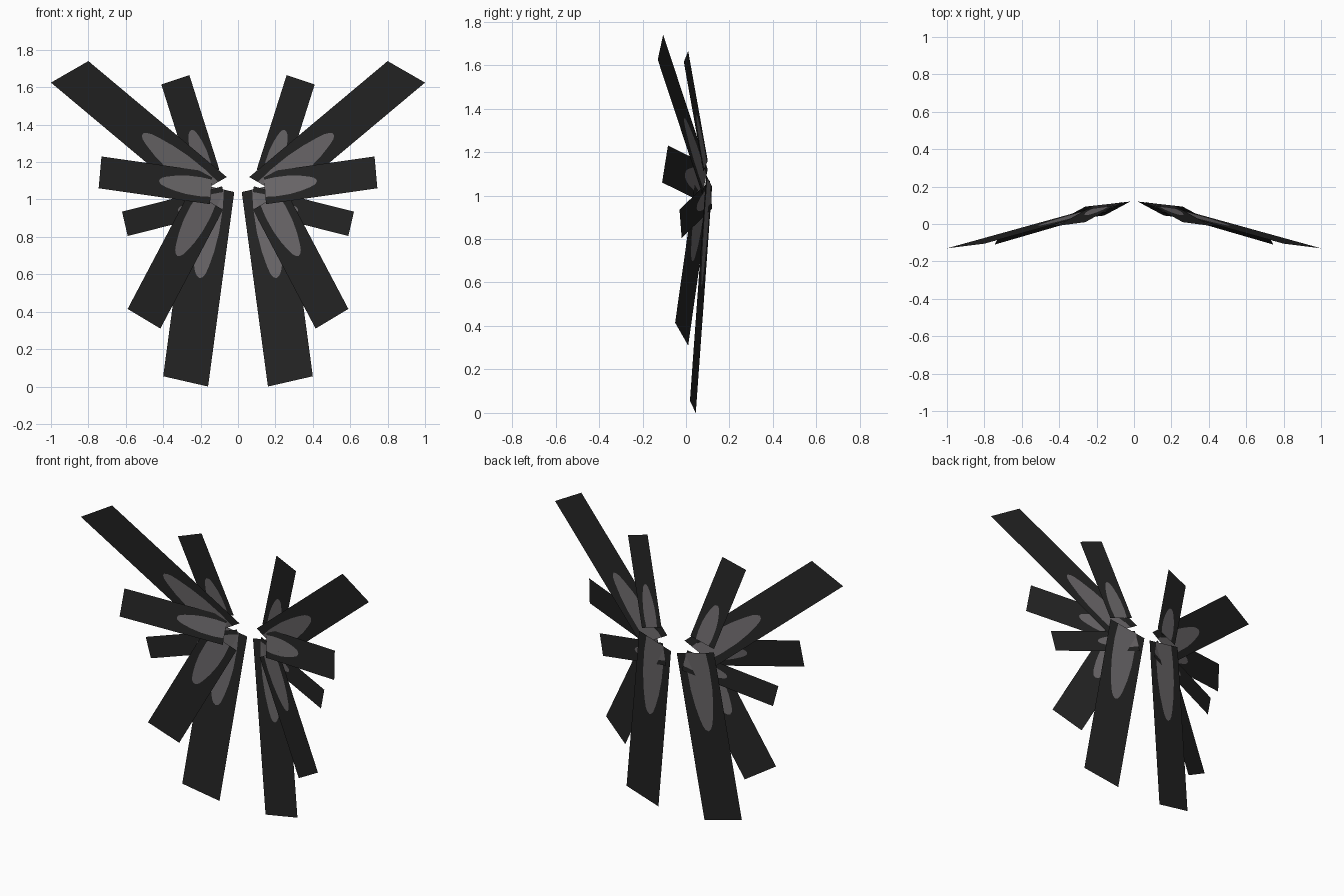
import bpy
from mathutils import Vector

if "Cube" in bpy.data.objects:
    bpy.data.objects.remove(bpy.data.objects["Cube"])


def material(name, rgb):
    m = bpy.data.materials.new(name)
    m.diffuse_color = (*rgb, 1.0)
    m.use_nodes = True
    m.node_tree.nodes["Principled BSDF"].inputs["Base Color"].default_value = m.diffuse_color
    return m


DARK = material("charcoal", (0.0175, 0.0175, 0.0175))
GREY = material("warm_grey", (0.150, 0.140, 0.147))

# Leaf-shaped marking: (distance along the feather, half width), as fractions
LEAF = [(0.0, 0.27), (0.1, 0.30), (0.22, 0.29), (0.32, 0.24),
        (0.40, 0.17), (0.44, 0.12), (0.46, 0.07), (0.47, 0.0)]


def feather(name, root, tip, across):
    """Flat blade from root corner to tip corner, with the leaf cut into it."""
    root, tip, across = Vector(root), Vector(tip), Vector(across)
    verts, faces, mats = [], [], []
    for u, w in LEAF + [(1.0, 0.0)]:
        for v in (0.0, 0.5 - w, 0.5 + w, 1.0):
            verts.append(root.lerp(tip, u) + across * v)
    for i in range(len(LEAF)):
        a, b = 4 * i, 4 * i + 4
        if i == len(LEAF) - 1:          # plain outer part of the blade
            faces.append((a, a + 1, a + 3, b + 3, b))
            mats.append(0)
            continue
        for k in range(3):
            if k == 1 and i == len(LEAF) - 2:   # pointed end of the leaf
                faces.append((a + 1, a + 2, b + 1))
            elif k == 2 and i == len(LEAF) - 2:
                faces.append((a + 2, a + 3, b + 3, b + 1))
            else:
                faces.append((a + k, a + k + 1, b + k + 1, b + k))
            mats.append(1 if k == 1 else 0)
    # drop unused duplicate points
    used = sorted({i for f in faces for i in f})
    remap = {old: new for new, old in enumerate(used)}
    mesh = bpy.data.meshes.new(name)
    mesh.from_pydata([verts[i] for i in used], [],
                     [[remap[i] for i in f] for f in faces])
    mesh.materials.append(DARK)
    mesh.materials.append(GREY)
    for p, m in zip(mesh.polygons, mats):
        p.material_index = m
    obj = bpy.data.objects.new(name, mesh)
    bpy.context.collection.objects.link(obj)
    # opposite wing
    obj.modifiers.new("mirror", "MIRROR").use_mirror_merge = False
    return obj


# name, root corner, tip corner, vector across the blade
feather("top_feather", (0.06, 0.10, 1.12), (0.80, -0.105, 1.74), (0.20, -0.025, -0.115))
feather("upper_inner_feather", (0.10, 0.10, 1.16), (0.26, 0.01, 1.665), (0.15, -0.02, -0.05))
feather("side_feather", (0.135, 0.09, 1.145), (0.73, -0.083, 1.23), (0.015, -0.027, -0.17))
feather("lower_side_feather", (0.085, 0.11, 1.07), (0.62, -0.03, 0.935), (-0.03, 0.01, -0.13))
feather("lower_feather", (0.08, 0.10, 0.945), (0.415, 0.01, 0.31), (0.175, -0.06, 0.105))
feather("bottom_feather", (0.02, 0.12, 1.04), (0.16, 0.045, 0.0), (0.24, -0.027, 0.055))
